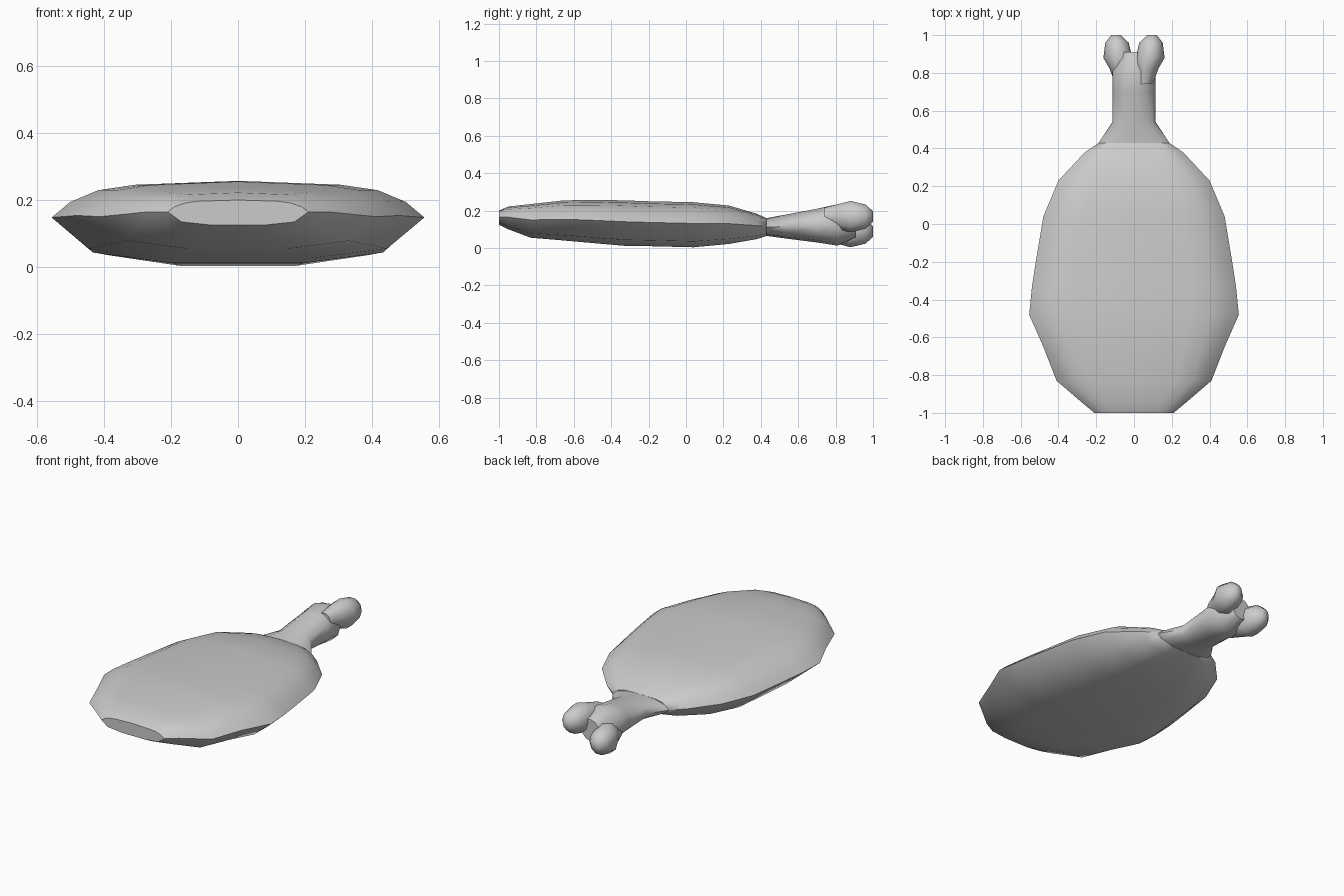
import bpy, bmesh, math

if "Cube" in bpy.data.objects:
    bpy.data.objects.remove(bpy.data.objects["Cube"])


def loft(name, rings, angle):
    """Skin a closed mesh over rings of equal point count."""
    bm = bmesh.new()
    loops = [[bm.verts.new(p) for p in ring] for ring in rings]
    n = len(loops[0])
    for a, b in zip(loops, loops[1:]):
        for i in range(n):
            j = (i + 1) % n
            bm.faces.new((a[i], a[j], b[j], b[i]))
    bm.faces.new(loops[0])
    bm.faces.new(loops[-1])
    bmesh.ops.recalc_face_normals(bm, faces=bm.faces)
    mesh = bpy.data.meshes.new(name)
    bm.to_mesh(mesh)
    bm.free()
    obj = bpy.data.objects.new(name, mesh)
    bpy.context.collection.objects.link(obj)
    bpy.ops.object.select_all(action='DESELECT')
    obj.select_set(True)
    bpy.context.view_layer.objects.active = obj
    bpy.ops.object.shade_smooth_by_angle(angle=math.radians(angle))
    return obj


def oval(cx, y, cz, rx, rz, sides=8):
    return [(cx + rx * math.cos(math.tau * i / sides), y,
             cz + rz * math.sin(math.tau * i / sides)) for i in range(sides)]


# Meat: one flattened cross-section scaled along the length
half = [(0.36, 0), (0.8, 0.13), (1, 0.53), (0.9, 0.73), (0.75, 0.88), (0.55, 0.95)]
section = half + [(0, 1)] + [(-x, z) for x, z in reversed(half)]
stations = [  # y, half width, bottom, top
    (-1.0, 0.21, 0.125, 0.20), (-0.95, 0.27, 0.10, 0.222),
    (-0.83, 0.41, 0.055, 0.235), (-0.65, 0.48, 0.04, 0.255),
    (-0.48, 0.555, 0.025, 0.257), (-0.33, 0.54, 0.012, 0.255),
    (-0.20, 0.52, 0.01, 0.25), (0.04, 0.48, 0.004, 0.245),
    (0.23, 0.40, 0.022, 0.227), (0.38, 0.26, 0.048, 0.183),
    (0.43, 0.185, 0.065, 0.16)]
loft("meat", [[(x * w, y, lo + z * (hi - lo)) for x, z in section]
              for y, w, lo, hi in stations], 50)

# Bone shaft, growing taller toward the knuckles
shaft = [(0.36, 0.20, 0.07, 0.15), (0.43, 0.187, 0.065, 0.16), (0.54, 0.115, 0.05, 0.18),
         (0.70, 0.115, 0.03, 0.21), (0.81, 0.115, 0.013, 0.234), (0.91, 0.06, 0.06, 0.19)]
loft("bone_shaft", [oval(0, y, (lo + hi) / 2, w, (hi - lo) / 2, 12)
                    for y, w, lo, hi in shaft], 50)

# Two knuckles, the right one higher than the left
knuckle = [(0.74, 0.055, 0.045, 0.05), (0.82, 0.068, 0.06, 0.072), (0.88, 0.085, 0.077, 0.088),
           (0.96, 0.09, 0.062, 0.068), (1.0, 0.095, 0.025, 0.03)]
for name, side, z in (("right_knuckle", 1, 0.168), ("left_knuckle", -1, 0.088)):
    loft(name, [oval(side * x, y, z, rx, rz, 10) for y, x, rx, rz in knuckle], 60)
